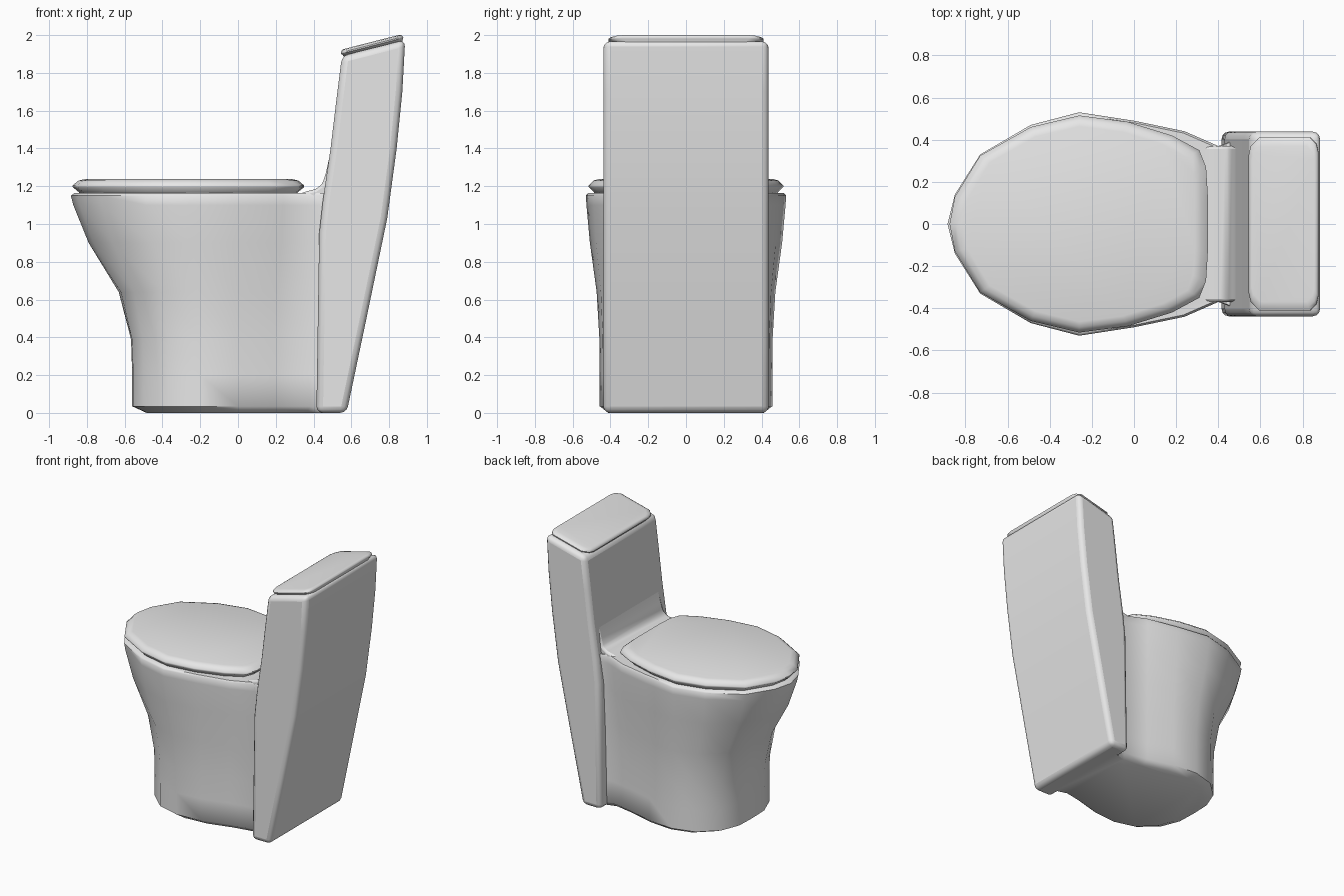
import bpy
import bmesh
import math
from mathutils import Matrix, Vector

cube = bpy.data.objects.get("Cube")
if cube:
    bpy.data.objects.remove(cube, do_unlink=True)

ceramic = bpy.data.materials.new("grey_ceramic")
ceramic.use_nodes = True
ceramic.diffuse_color = (0.8, 0.8, 0.8, 1)
ceramic.node_tree.nodes["Principled BSDF"].inputs["Base Color"].default_value = (0.8, 0.8, 0.8, 1)


def finish(name, bm, angle=50):
    """Turn a bmesh into a smooth-shaded object."""
    bmesh.ops.recalc_face_normals(bm, faces=bm.faces)
    mesh = bpy.data.meshes.new(name)
    bm.to_mesh(mesh)
    bm.free()
    mesh.materials.append(ceramic)
    obj = bpy.data.objects.new(name, mesh)
    bpy.context.collection.objects.link(obj)
    bpy.ops.object.select_all(action="DESELECT")
    obj.select_set(True)
    bpy.context.view_layer.objects.active = obj
    bpy.ops.object.shade_smooth_by_angle(angle=math.radians(angle))
    return obj


def mirrored(half):
    """Close a half outline across the y = 0 plane."""
    return half + [(x, -y) for x, y in reversed(half) if y > 0]


def scaled(outline, factor, cx=0.0):
    return [(cx + (x - cx) * factor, y * factor) for x, y in outline]


def blend(a, b, t):
    return [(p[0] + (q[0] - p[0]) * t, p[1] + (q[1] - p[1]) * t) for p, q in zip(a, b)]


def loft(rings):
    """Skin a stack of (z, outline) rings and cap both ends."""
    bm = bmesh.new()
    loops = [[bm.verts.new((x, y, z)) for x, y in outline] for z, outline in rings]
    for low, high in zip(loops, loops[1:]):
        for i in range(len(low)):
            j = (i + 1) % len(low)
            bm.faces.new((low[i], low[j], high[j], high[i]))
    bm.faces.new(loops[0])
    bm.faces.new(loops[-1])
    return bm


def prism(profile, half_width):
    """Extrude an x-z profile evenly to both sides of y = 0."""
    bm = bmesh.new()
    face = bm.faces.new([bm.verts.new((x, -half_width, z)) for x, z in profile])
    new = bmesh.ops.extrude_face_region(bm, geom=[face])["geom"]
    bmesh.ops.translate(bm, vec=Vector((0, 2 * half_width, 0)),
                        verts=[v for v in new if isinstance(v, bmesh.types.BMVert)])
    return bm


def bevel(obj, width, segments=3):
    mod = obj.modifiers.new("rounded_edges", "BEVEL")
    mod.width = width
    mod.segments = segments
    mod.limit_method = "ANGLE"
    mod.angle_limit = math.radians(35)


# Bowl and pedestal: the rim outline morphs into the foot outline
rim = mirrored([(-.885, 0), (-.85, .14), (-.73, .33), (-.49, .47), (-.26, .53),
                (0, .49), (.24, .44), (.4, .37), (.48, .4)])
foot = mirrored([(-.56, 0), (-.555, .15), (-.5, .29), (-.37, .41), (-.2, .457),
                 (0, .44), (.2, .385), (.38, .35), (.48, .38)])
rings = [(0, scaled(foot, .9, .2)), (.035, foot)]
rings += [(z, blend(rim, foot, t)) for z, t in
          ((.2, 1), (.39, .98), (.64, .78), (.9, .29), (1.1, .04), (1.15, 0))]
rings.append((1.163, scaled(rim, .98)))
finish("bowl", loft(rings))

# Seat cover
cover = mirrored([(-.875, 0), (-.85, .13), (-.73, .325), (-.49, .46), (-.26, .515),
                  (-.03, .485), (.18, .42), (.31, .35), (.342, .27), (.35, .14)])
finish("seat_cover", loft([(z, scaled(cover, s, -.26)) for z, s in
                           ((1.155, .93), (1.17, .95), (1.195, 1), (1.205, 1),
                            (1.23, .95), (1.237, .9))]))

# Tank, leaning back from a narrow foot
tank = finish("tank", prism(
    [(.415, 0), (.575, 0), (.68, .5), (.79, 1.03), (.84, 1.4), (.87, 1.7),
     (.885, 1.975), (.55, 1.89), (.52, 1.65), (.49, 1.4), (.45, 1.13), (.43, .95)], .438))
bevel(tank, .035)

# Curved shelf joining the bowl to the tank
shelf = finish("hinge_shelf", prism(
    [(.3, 1.15), (.36, 1.172), (.41, 1.185), (.445, 1.21), (.465, 1.27),
     (.485, 1.36), (.51, 1.48), (.56, 1.3), (.56, 1.1), (.38, 1.1)], .37))
bevel(shelf, .015, 2)

# Tank lid, tilted to follow the tank top
slab = mirrored([(-.17, .33), (-.16, .37), (-.12, .41), (.13, .41), (.16, .38), (.17, .34)])
bm = loft([(z, scaled(slab, s)) for z, s in
           ((-.022, .94), (-.012, .96), (-.003, 1), (.004, 1), (.014, .96), (.018, .9))])
bm.transform(Matrix.Translation((.71, 0, 1.946)) @ Matrix.Rotation(-.25, 4, "Y"))
finish("tank_lid", bm)
